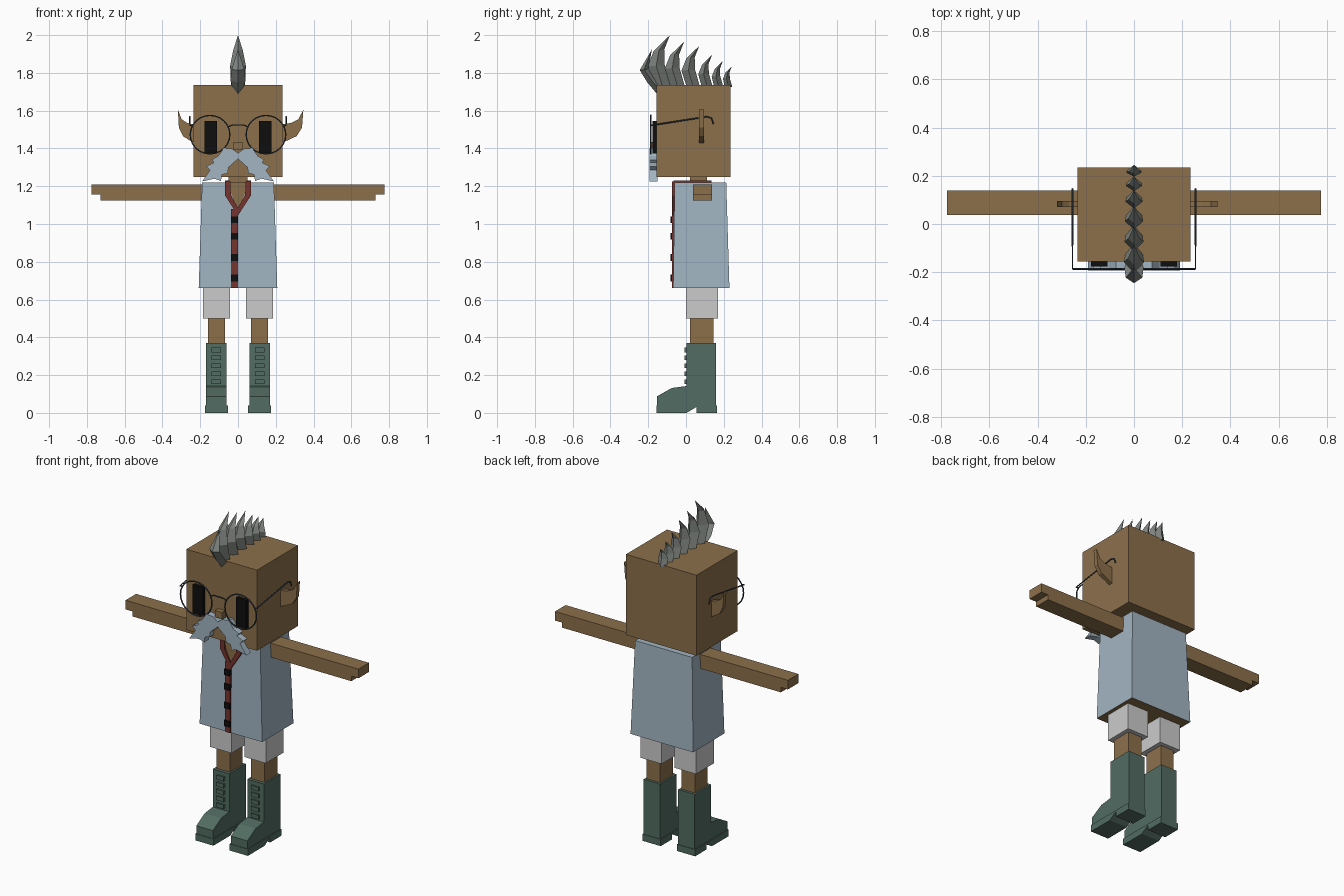
import bpy, bmesh, math
from mathutils import Vector

if "Cube" in bpy.data.objects:
    bpy.data.objects.remove(bpy.data.objects["Cube"], do_unlink=True)


def material(name, *srgb):
    lin = [((c / 255 + 0.055) / 1.055) ** 2.4 for c in srgb] + [1]
    m = bpy.data.materials.new(name)
    m.use_nodes = True
    m.diffuse_color = lin
    m.node_tree.nodes["Principled BSDF"].inputs["Base Color"].default_value = lin
    return m


SKIN = material("brown skin", 140, 112, 75)
SHIRT = material("pale blue cloth", 162, 181, 194)
SHORTS = material("light grey cloth", 203, 203, 203)
BOOT = material("dark green leather", 82, 108, 98)
RED = material("dark red trim", 118, 52, 46)
BLACK = material("black", 14, 14, 14)
WIRE = material("slate wire", 56, 67, 76)
HAIR = material("grey hair", 128, 133, 128)


def finish(name, bm, *mats):
    bmesh.ops.recalc_face_normals(bm, faces=bm.faces)
    mesh = bpy.data.meshes.new(name)
    bm.to_mesh(mesh)
    bm.free()
    for m in mats:
        mesh.materials.append(m)
    ob = bpy.data.objects.new(name, mesh)
    bpy.context.collection.objects.link(ob)
    return ob


def bridge(bm, a, b):
    n = len(a)
    for i in range(n):
        bm.faces.new((a[i], a[(i + 1) % n], b[(i + 1) % n], b[i]))


def loft(name, rings, *mats):
    """Closed skin through rings of equally many points."""
    bm = bmesh.new()
    loops = [[bm.verts.new(p) for p in r] for r in rings]
    for a, b in zip(loops, loops[1:]):
        bridge(bm, a, b)
    bm.faces.new(loops[0])
    bm.faces.new(loops[-1])
    return finish(name, bm, *mats)


def prism(name, pts, axis, lo, hi, mat):
    """Extrude a (y, z) outline along x or an (x, z) outline along y."""
    def put(p, d):
        return (d, p[0], p[1]) if axis == "x" else (p[0], d, p[1])
    return loft(name, [[put(p, d) for p in pts] for d in (lo, hi)], mat)


def rect(x0, x1, y0, y1, z):
    return [(x0, y0, z), (x1, y0, z), (x1, y1, z), (x0, y1, z)]


def box(name, x, y, z, mat):
    return loft(name, [rect(*x, *y, h) for h in z], mat)


def wire(name, pts, closed=False):
    cu = bpy.data.curves.new(name, "CURVE")
    cu.dimensions = "3D"
    cu.bevel_depth = 0.004
    cu.bevel_resolution = 1
    cu.use_fill_caps = True
    sp = cu.splines.new("POLY")
    sp.points.add(len(pts) - 1)
    for q, p in zip(sp.points, pts):
        q.co = (*p, 1)
    sp.use_cyclic_u = closed
    cu.materials.append(WIRE)
    ob = bpy.data.objects.new(name, cu)
    bpy.context.collection.objects.link(ob)


# head, neck, nose
box("head", (-0.235, 0.235), (-0.155, 0.235), (1.25, 1.735), SKIN)
box("neck", (-0.05, 0.05), (0.02, 0.11), (1.1, 1.26), SKIN)
box("nose", (-0.024, 0.024), (-0.185, -0.15), (1.395, 1.435), SKIN)

# shirt, with the body showing underneath
shirt = loft("shirt", [rect(-0.208, 0.208, -0.068, 0.23, 0.66),
                       rect(-0.19, 0.19, -0.06, 0.213, 1.22)], SHIRT, SKIN)
for f in shirt.data.polygons:
    if f.normal.z < -0.9:
        f.material_index = 1

# open neckline, collar and button strip
prism("chest_opening", [(-0.06, 1.222), (0.06, 1.222), (0, 1.07)], "y", -0.066, -0.05, SKIN)
box("button_strip", (-0.036, 0), (-0.074, -0.05), (0.66, 1.08), RED)
for i, z in enumerate((1.022, 0.935, 0.822, 0.714)):
    box(f"button_{i + 1}", (-0.036, 0), (-0.081, -0.06), (z - 0.018, z + 0.018), BLACK)
box("collar_back", (-0.07, 0.07), (0.11, 0.135), (1.215, 1.229), RED)

for s, side in ((1, "left"), (-1, "right")):
    def mx(a, b):
        return sorted((s * a, s * b))

    prism(side + "_collar", [(s * x, z) for x, z in (
        (0.04, 1.226), (0.07, 1.226), (0.068, 1.15), (0, 1.045), (0, 1.085), (0.038, 1.155))],
        "y", -0.074, -0.05, RED)
    box(side + "_collar_top", mx(0.045, 0.07), (-0.065, 0.13), (1.215, 1.229), RED)

    # arm with stepped hand end
    prism(side + "_arm", [(s * x, z) for x, z in (
        (0.18, 1.21), (0.775, 1.21), (0.775, 1.155), (0.728, 1.155), (0.728, 1.125), (0.18, 1.125))],
        "y", 0.038, 0.138, SKIN)

    # leg
    box(side + "_shorts", mx(0.043, 0.185), (0.0, 0.17), (0.5, 0.67), SHORTS)
    box(side + "_leg", mx(0.07, 0.16), (0.022, 0.145), (0.34, 0.51), SKIN)

    # boot, sole and laces
    prism(side + "_boot", [(0.16, 0), (0.16, 0.37), (0.003, 0.37), (0.003, 0.142), (-0.075, 0.132),
                           (-0.153, 0.088), (-0.153, 0), (0.003, 0), (0.058, 0.033), (0.058, 0)],
          "x", *mx(0.06, 0.17), BOOT)
    prism(side + "_boot_sole", [(-0.156, 0), (-0.156, 0.04), (0.163, 0.04), (0.163, 0),
                                (0.056, 0), (0.056, 0.032), (0.003, 0)],
          "x", *mx(0.054, 0.175), BOOT)
    for i in range(5):
        z = 0.165 + 0.042 * i
        box(f"{side}_lace_{i + 1}", mx(0.09, 0.14), (-0.007, 0.01), (z - 0.012, z + 0.012), BOOT)

    # eye
    box(side + "_eye", mx(0.11, 0.178), (-0.177, -0.15), (1.373, 1.545), BLACK)

    # pointed ear, a little longer on the left
    reach = 1.0 if s > 0 else 0.75
    prism(side + "_ear", [(s * (0.235 + x * reach), z) for x, z in (
        (-0.01, 1.43), (0, 1.43), (0.075, 1.465), (0.104, 1.51), (0.111, 1.605),
        (0.085, 1.555), (0.045, 1.535), (-0.01, 1.525))], "y", 0.07, 0.095, SKIN)

    # glasses: round rim and temple
    rim = [(s * 0.148 + 0.105 * math.cos(t), -0.186, 1.473 + 0.102 * math.sin(t))
           for t in (math.tau * i / 24 for i in range(24))]
    wire(side + "_glasses_rim", rim, True)
    wire(side + "_glasses_temple", [(s * 0.24, -0.186, 1.52), (s * 0.255, -0.186, 1.522),
                                    (s * 0.255, 0.11, 1.568), (s * 0.255, 0.135, 1.56),
                                    (s * 0.255, 0.145, 1.53)])

    # ragged moustache half
    prism(side + "_moustache", [(s * x, z) for x, z in (
        (0, 1.375), (0.03, 1.398), (0.075, 1.402), (0.105, 1.36), (0.14, 1.34), (0.127, 1.325),
        (0.17, 1.305), (0.148, 1.285), (0.19, 1.225), (0.125, 1.24), (0.09, 1.228),
        (0.085, 1.262), (0.055, 1.268), (0.05, 1.3), (0, 1.345))], "y", -0.193, -0.15, SHIRT)

wire("glasses_bridge", [(-0.055, -0.186, 1.513), (-0.03, -0.186, 1.524),
                        (0.03, -0.186, 1.524), (0.055, -0.186, 1.513)])


# crest of curved spikes, each a diamond section swept from base to tip
def spike(name, front, back, widths, tip):
    rings = []
    for (fy, fz), (by, bz), w in zip(front, back, widths):
        f, b = Vector((0, fy, fz)), Vector((0, by, bz))
        m = f.lerp(b, 0.5)
        rings.append([f, m + Vector((w, 0, 0)), b, m - Vector((w, 0, 0))])
    bm = bmesh.new()
    loops = [[bm.verts.new(p) for p in r] for r in rings]
    for a, b in zip(loops, loops[1:]):
        bridge(bm, a, b)
    bm.faces.new(loops[0])
    end = bm.verts.new((0, *tip))
    for i in range(4):
        bm.faces.new((loops[-1][i], loops[-1][(i + 1) % 4], end))
    finish(name, bm, HAIR)


spike("crest_spike_1", [(-0.155, 1.69), (-0.205, 1.75), (-0.245, 1.815)],
      [(-0.13, 1.74), (-0.16, 1.77), (-0.2, 1.82)], (0.028, 0.04, 0.034), (-0.18, 1.925))
TOP = 1.725
for i, (y, z) in enumerate(((-0.085, 2.0), (-0.01, 1.965), (0.07, 1.943),
                            (0.138, 1.895), (0.195, 1.862), (0.243, 1.835))):
    h = z - TOP
    w = 0.042 - 0.002 * i
    spike(f"crest_spike_{i + 2}",
          [(y - 0.26 * h - 0.01, TOP), (y - 0.43 * h, TOP + 0.4 * h), (y - 0.31 * h, TOP + 0.7 * h)],
          [(y + 0.02 * h, TOP), (y - 0.1 * h, TOP + 0.42 * h), (y - 0.11 * h, TOP + 0.72 * h)],
          (w * 0.85, w, w * 0.6), (y, z))
